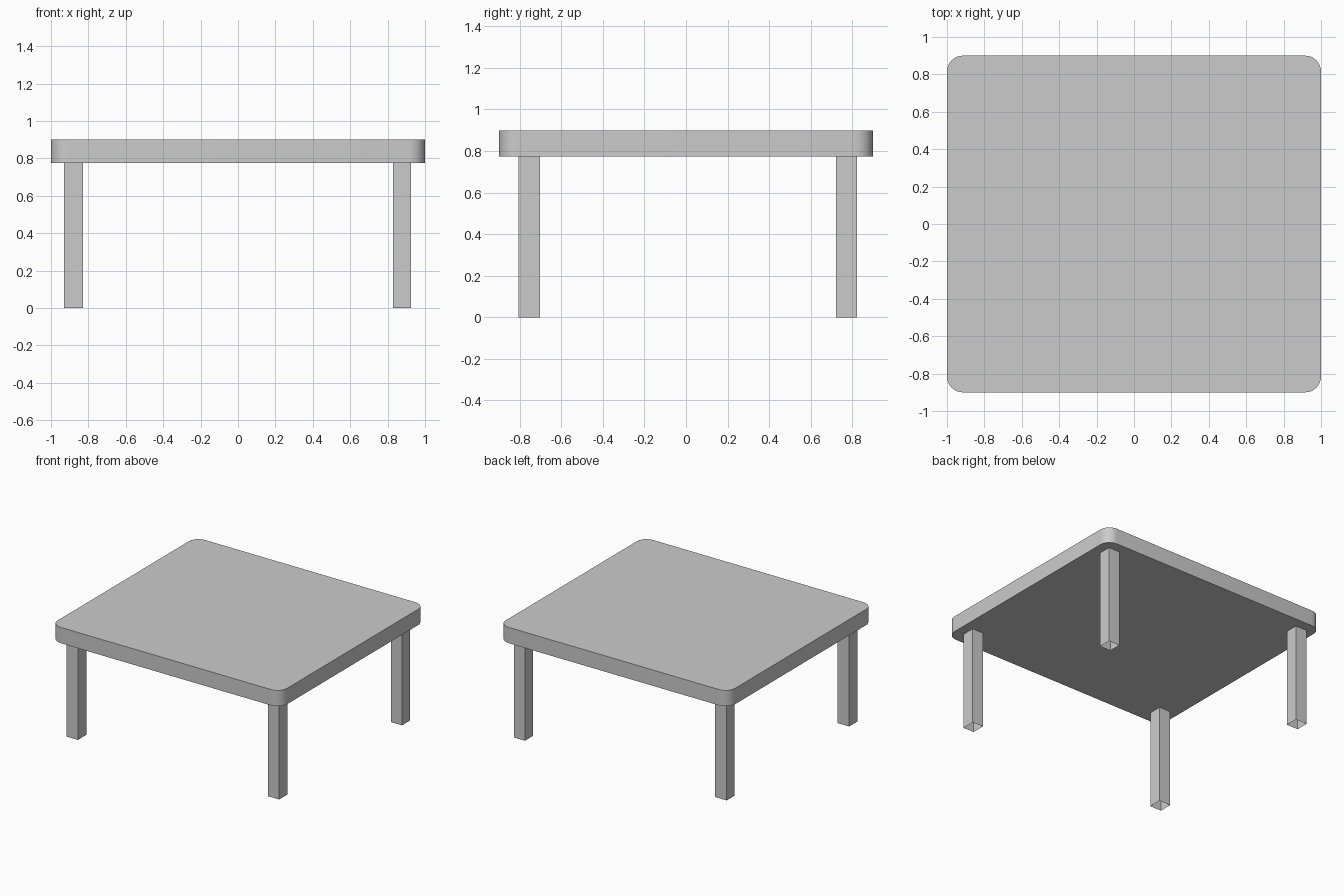
import bpy
import bmesh
from mathutils import Matrix, Vector

if "Cube" in bpy.data.objects:
    bpy.data.objects.remove(bpy.data.objects["Cube"])

TOP_Z, UNDER_Z = 0.90, 0.775


def box(name, x, y, z, open_ends=False, corner=0.0):
    """Box between (min, max) pairs, optionally an open tube or with rounded upright edges."""
    bm = bmesh.new()
    size = Vector((x[1] - x[0], y[1] - y[0], z[1] - z[0]))
    mid = Vector((sum(x), sum(y), sum(z))) / 2
    bmesh.ops.create_cube(bm, size=1.0, matrix=Matrix.Translation(mid) @ Matrix.Diagonal(size).to_4x4())
    if corner:
        upright = [e for e in bm.edges if abs(e.verts[0].co.z - e.verts[1].co.z) > 1e-4]
        bmesh.ops.bevel(bm, geom=upright, offset=corner, segments=8, profile=0.5, affect='EDGES')
    bm.normal_update()
    if open_ends:
        ends = [f for f in bm.faces if abs(f.normal.z) > 0.9]
        bmesh.ops.delete(bm, geom=ends, context='FACES_ONLY')
    mesh = bpy.data.meshes.new(name)
    bm.to_mesh(mesh)
    bm.free()
    obj = bpy.data.objects.new(name, mesh)
    bpy.context.collection.objects.link(obj)
    return obj


# Thick top with rounded corners
top = box("table_top", (-1.0, 1.0), (-0.9, 0.9), (UNDER_Z, TOP_Z), corner=0.085)
bpy.context.view_layer.objects.active = top
top.select_set(True)
bpy.ops.object.shade_smooth_by_angle(angle=0.6)

# Four square legs, hollow and open at the foot
for side, x in (("left", (-0.93, -0.83)), ("right", (0.828, 0.924))):
    for end, y in (("front", (-0.807, -0.703)), ("back", (0.722, 0.822))):
        box(f"{end}_{side}_leg", x, y, (0.0, UNDER_Z), open_ends=True)
